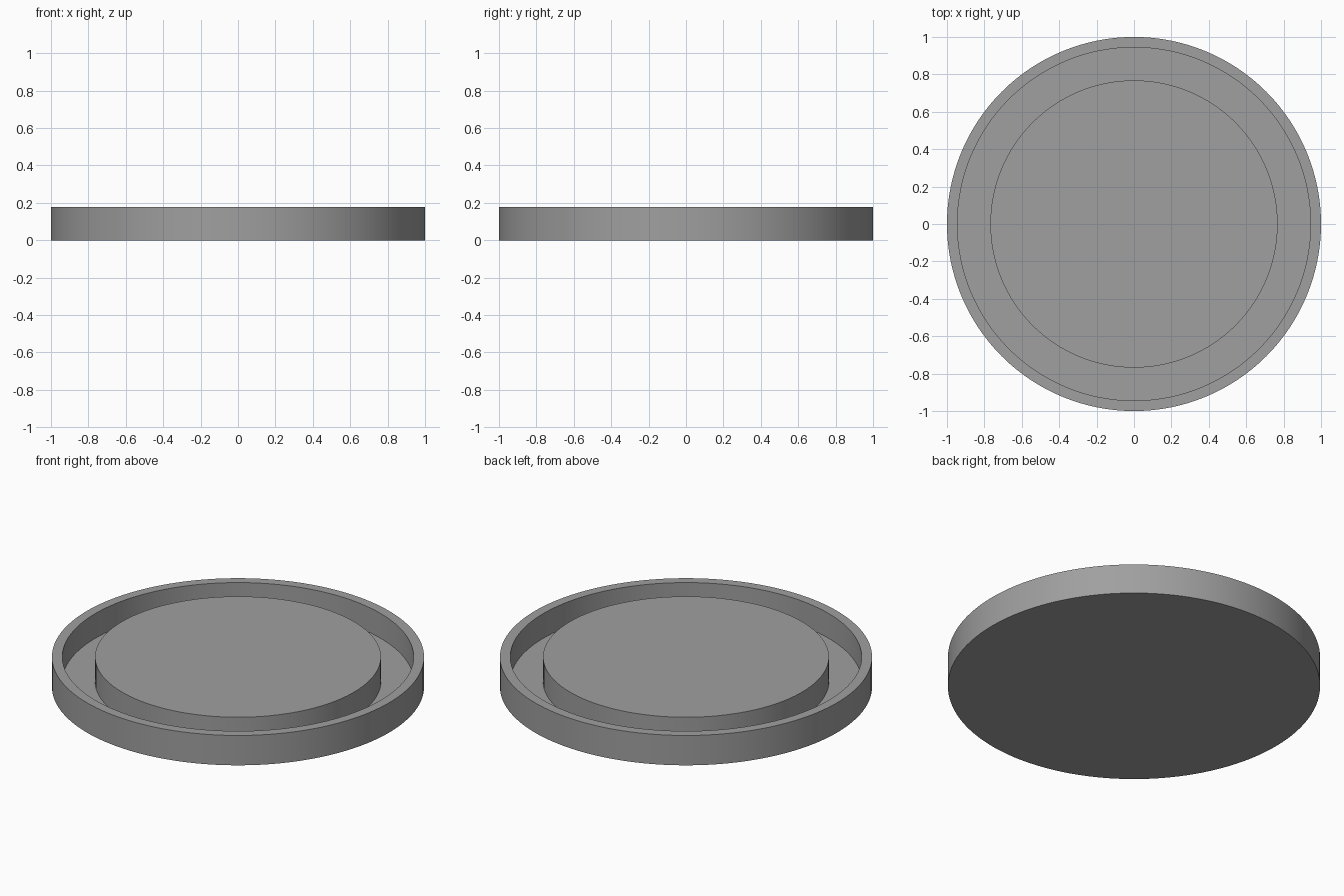
import bpy, bmesh, math

if "Cube" in bpy.data.objects:
    bpy.data.objects.remove(bpy.data.objects["Cube"])

SEGMENTS = 128
HEIGHT = 0.177
FLOOR = 0.03

grey = bpy.data.materials.new("plain grey")
grey.diffuse_color = (0.35, 0.35, 0.35, 1)
grey.use_nodes = True
grey.node_tree.nodes["Principled BSDF"].inputs["Base Color"].default_value = grey.diffuse_color

# Half cross-section (radius, height): base, outer wall, rim, groove, raised centre
profile = [(0, 0), (1, 0), (1, HEIGHT), (0.944, HEIGHT), (0.944, FLOOR),
           (0.768, FLOOR), (0.768, HEIGHT), (0, HEIGHT)]

# Revolve the cross-section into one closed solid
bm = bmesh.new()
verts = [bm.verts.new((r, 0, z)) for r, z in profile]
edges = [bm.edges.new(pair) for pair in zip(verts, verts[1:])]
bmesh.ops.spin(bm, geom=verts + edges, cent=(0, 0, 0), axis=(0, 0, 1),
               angle=math.tau, steps=SEGMENTS, use_merge=True)
bmesh.ops.remove_doubles(bm, verts=bm.verts, dist=0.0001)
bmesh.ops.recalc_face_normals(bm, faces=bm.faces)

mesh = bpy.data.meshes.new("grooved_round_dish")
bm.to_mesh(mesh)
bm.free()
mesh.materials.append(grey)
dish = bpy.data.objects.new("grooved_round_dish", mesh)
bpy.context.collection.objects.link(dish)

# Smooth round walls with crisp rims
bpy.context.view_layer.objects.active = dish
dish.select_set(True)
bpy.ops.object.shade_smooth_by_angle(angle=math.radians(30))
